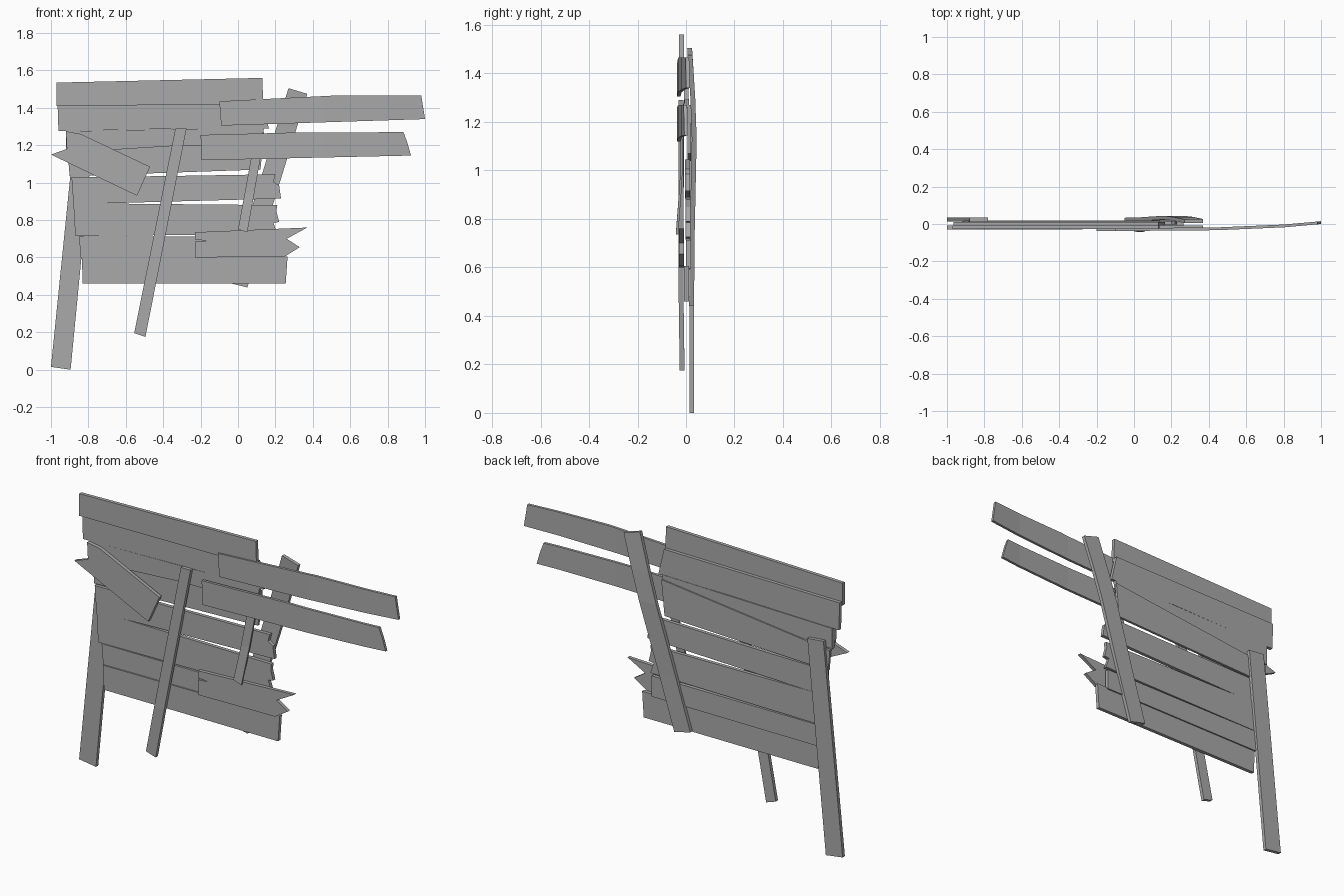
import bpy, bmesh
from mathutils import Vector

old = bpy.data.objects.get("Cube")
if old:
    bpy.data.objects.remove(old, do_unlink=True)

# Single weathered grey for every board
grey = bpy.data.materials.new("weathered_grey")
grey.use_nodes = True
colour = (0.4, 0.4, 0.4, 1)
grey.diffuse_color = colour
grey.node_tree.nodes["Principled BSDF"].inputs["Base Color"].default_value = colour


def bend(keys, t):
    """Interpolate depth along a board from (position, y) pairs."""
    if t <= keys[0][0]:
        return keys[0][1]
    for (a, ya), (b, yb) in zip(keys, keys[1:]):
        if t <= b:
            return ya + (yb - ya) * (t - a) / (b - a)
    return keys[-1][1]


def board(name, outline, y, thick=0.02, axis=0):
    """Cut a flat board from an x-z outline; y is the front depth, or bend pairs along axis."""
    keys = y if isinstance(y, list) else [(0, y)]
    bm = bmesh.new()
    face = bm.faces.new([bm.verts.new((x, 0, z)) for x, z in outline])
    normal = Vector((1, 0, 0)) if axis == 0 else Vector((0, 0, 1))
    for t, _ in keys[1:-1]:
        bmesh.ops.bisect_plane(bm, geom=bm.verts[:] + bm.edges[:] + bm.faces[:],
                               plane_co=normal * t, plane_no=normal)
    ext = bmesh.ops.extrude_face_region(bm, geom=bm.faces[:])
    for v in ext["geom"]:
        if isinstance(v, bmesh.types.BMVert):
            v.co.y = thick
    for v in bm.verts:
        v.co.y += bend(keys, v.co[axis * 2])
    bmesh.ops.recalc_face_normals(bm, faces=bm.faces[:])
    mesh = bpy.data.meshes.new(name)
    bm.to_mesh(mesh)
    bm.free()
    mesh.materials.append(grey)
    bpy.context.collection.objects.link(bpy.data.objects.new(name, mesh))


# Horizontal wall boards, top to bottom
board("wall_board_top", [(-.97, 1.535), (.13, 1.56), (.135, 1.42), (-.97, 1.41)], -.028)
board("wall_board_second", [(-.965, 1.43), (.13, 1.44), (.165, 1.29), (-.27, 1.29), (-.96, 1.275)], -.009)
board("wall_board_third", [(-.92, 1.275), (.14, 1.295), (.12, 1.2), (-.36, 1.195), (-.92, 1.16)], -.007)
board("wall_board_slanted", [(-.91, 1.15), (.14, 1.27), (.12, 1.07), (-.9, 1.035)], .006, .014)
board("wall_board_fifth", [(-.89, 1.03), (-.4, 1.035), (.2, 1.045), (.19, 1.005), (.22, .985),
                           (.23, .915), (-.88, .885)], -.004)
board("wall_board_sixth", [(-.88, .89), (.21, .88), (.205, .85), (.22, .79), (.19, .785),
                           (.21, .725), (-.87, .715)], -.002)
board("wall_board_seventh", [(-.85, .712), (.2, .712), (.2, .595), (-.84, .592)], 0)
board("wall_board_bottom", [(-.835, .597), (.265, .605), (.255, .46), (-.83, .46)], -.008)

# Rear uprights
board("rear_left_post", [(-1, .015), (-.895, 0), (-.78, 1.19), (-.88, 1.2)], .014)
board("rear_right_post", [(-.05, .465), (.05, .44), (.37, 1.475), (.27, 1.505)],
      [(.44, .013), (.75, .016), (1.13, .024), (1.3, .018), (1.5, .005)], axis=1)

# Front braces
board("front_brace", [(-.555, .195), (-.495, .175), (-.275, 1.29), (-.335, 1.29)],
      [(.18, -.026), (.46, -.03), (1.29, -.03)], axis=1)
board("short_front_strip", [(0, .75), (.05, .735), (.12, 1.13), (.07, 1.13)],
      [(.74, -.042), (.95, -.026), (1.13, -.022)], .01, axis=1)

# Broken front planks
board("split_front_plank", [(-.23, .735), (.37, .76), (.26, .7), (.33, .655), (.25, .605),
                            (-.23, .6), (-.23, .685), (-.165, .69), (-.23, .695)], -.028)
board("diagonal_plank", [(-.92, 1.275), (-.84, 1.26), (-.47, 1.085), (-.54, .93),
                         (-1, 1.15), (-.915, 1.18)], -.029)

# Long arms bending away to the model's left
arm_bend = [(-.2, -.038), (.1, -.036), (.45, -.033), (.8, -.018), (1, 0)]
board("upper_arm_plank", [(-.1, 1.435), (.5, 1.465), (.98, 1.465), (1, 1.34), (-.09, 1.305)],
      arm_bend, .015)
board("lower_arm_plank", [(-.2, 1.255), (.3, 1.268), (.885, 1.27), (.905, 1.215),
                          (.925, 1.145), (-.195, 1.12)], arm_bend, .015)
